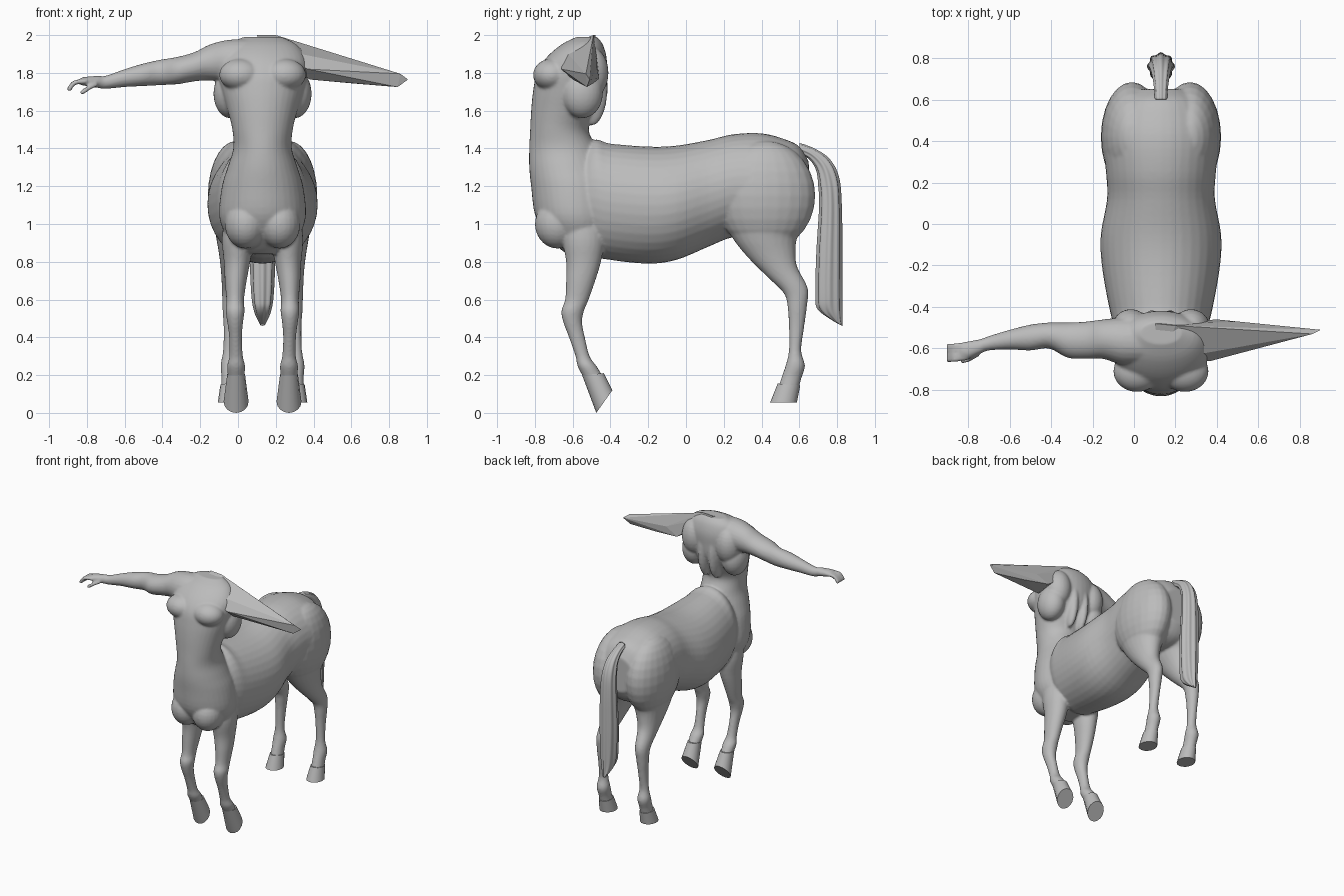
import bpy, bmesh, math
from mathutils import Vector as V, Matrix

CX = 0.13          # symmetry plane of the body
grey = bpy.data.materials.new("stone_grey")
grey.diffuse_color = (0.5, 0.5, 0.5, 1)


def loft(bm, rings, sides=24, steps=4, lobes=0, depth=0.0):
    """Skin over elliptical rings (centre, u, v), smoothly interpolated along the way."""
    dense = []
    last = len(rings) - 1
    for i in range(last):
        quad = [rings[max(i - 1, 0)], rings[i], rings[i + 1], rings[min(i + 2, last)]]
        for s in range(steps):
            t = s / steps
            k = ((-t + 2*t*t - t**3) / 2, (2 - 5*t*t + 3*t**3) / 2,
                 (t + 4*t*t - 3*t**3) / 2, (t**3 - t*t) / 2)
            dense.append([sum((quad[j][c] * k[j] for j in range(4)), V()) for c in range(3)])
    dense.append(rings[-1])
    loops = []
    for c, u, v in dense:
        loop = []
        for n in range(sides):
            a = math.tau * n / sides
            r = 1 + depth * (math.cos(lobes * a) - 1) / 2
            loop.append(bm.verts.new(c + (u * math.cos(a) + v * math.sin(a)) * r))
        loops.append(loop)
    faces = [bm.faces.new((p[n], p[(n + 1) % sides], q[(n + 1) % sides], q[n]))
             for p, q in zip(loops, loops[1:]) for n in range(sides)]
    faces += [bm.faces.new(loops[0]), bm.faces.new(loops[-1])]
    bmesh.ops.recalc_face_normals(bm, faces=faces)


def section(y1, z1, y2, z2, w, x=CX):
    """Ring spanning two profile points in the side plane, with half width w."""
    p, q = V((x, y1, z1)), V((x, y2, z2))
    return (p + q) / 2, V((w, 0, 0)), (p - q) / 2


def blob(bm, c, r):
    m = Matrix.Translation(c) @ Matrix.Diagonal((*r, 1))
    bmesh.ops.create_uvsphere(bm, u_segments=24, v_segments=14, radius=1, matrix=m)


def finish(name, bm, smooth=True):
    me = bpy.data.meshes.new(name)
    bm.to_mesh(me)
    bm.free()
    me.materials.append(grey)
    for p in me.polygons:
        p.use_smooth = smooth
    ob = bpy.data.objects.new(name, me)
    bpy.context.collection.objects.link(ob)
    return ob


body = bmesh.new()

# horse barrel: y, bottom, top, half width
barrel = [(-.64, .98, 1.28, .14), (-.5, .84, 1.44, .22), (-.4, .81, 1.425, .25),
          (-.2, .79, 1.41, .285), (-.05, .81, 1.415, .29), (.12, .88, 1.445, .26),
          (.25, .93, 1.475, .265), (.4, .93, 1.48, .28), (.52, .94, 1.45, .26),
          (.6, .98, 1.41, .21), (.65, 1.06, 1.33, .13)]
loft(body, [section(y, t, y, b, w) for y, b, t, w in barrel], 36)

# upright torso: z, front, back, half width
torso = [(.84, -.63, -.5, .09), (.88, -.68, -.43, .15), (.95, -.745, -.39, .2),
         (1.05, -.8, -.37, .23), (1.2, -.82, -.38, .215), (1.3, -.83, -.42, .185),
         (1.4, -.83, -.47, .155), (1.5, -.825, -.515, .16), (1.6, -.82, -.475, .185),
         (1.7, -.81, -.43, .215), (1.8, -.79, -.42, .235), (1.88, -.74, -.42, .23),
         (1.95, -.66, -.44, .18), (1.99, -.58, -.47, .1)]
loft(body, [section(f, z, b, z, w) for z, f, b, w in torso], 36)

# legs: front y,z, back y,z, half width, distance from the symmetry plane
front_leg = [(-.66, 1.05, -.44, 1.05, .09, .11), (-.655, .92, -.43, .92, .085, .13),
             (-.635, .8, -.45, .8, .07, .135), (-.635, .7, -.48, .7, .058, .142),
             (-.64, .6, -.515, .6, .047, .145), (-.66, .54, -.54, .54, .05, .145),
             (-.65, .48, -.55, .48, .042, .145), (-.62, .4, -.535, .4, .034, .143),
             (-.585, .3, -.51, .3, .036, .14), (-.575, .25, -.475, .25, .048, .14),
             (-.55, .2, -.45, .21, .045, .14), (-.52, .15, -.43, .18, .043, .14)]
hind_leg = [(.28, 1.2, .66, 1.2, .13, .13), (.22, 1.0, .635, 1.0, .125, .13),
            (.25, .92, .59, .93, .11, .135), (.33, .82, .58, .85, .085, .145),
            (.43, .72, .59, .77, .065, .155), (.52, .63, .645, .66, .05, .165),
            (.54, .54, .64, .56, .042, .17), (.545, .45, .625, .45, .034, .172),
            (.545, .33, .61, .33, .034, .175), (.53, .26, .63, .25, .047, .175),
            (.51, .2, .61, .18, .043, .175), (.49, .14, .595, .12, .045, .175)]
for side in (-1, 1):
    for leg in (front_leg, hind_leg):
        loft(body, [section(a, b, c, d, w, CX + side * x) for a, b, c, d, w, x in leg])
    # muscles: buttock, shoulder blade, flank, spine, chest, breast
    for x, y, z, r in [(.14, .42, 1.15, (.15, .265, .29)), (.145, -.51, 1.8, (.095, .1, .14)),
                       (.17, -.55, 1.69, (.09, .11, .13)), (.045, -.5, 1.72, (.045, .085, .2)),
                       (.115, -.71, 1.79, (.115, .1, .085)), (.09, -.68, 1.0, (.11, .12, .13))]:
        blob(body, (CX + side * x, y, z), r)

# outstretched arm: x, y range, z range
arm = [(.08, -.68, -.45, 1.74, 1.98), (-.05, -.68, -.45, 1.75, 1.975), (-.15, -.65, -.46, 1.76, 1.95),
       (-.23, -.65, -.47, 1.755, 1.91), (-.32, -.645, -.475, 1.74, 1.885), (-.41, -.6, -.475, 1.735, 1.87),
       (-.5, -.61, -.485, 1.73, 1.85), (-.6, -.605, -.51, 1.725, 1.82), (-.7, -.61, -.54, 1.715, 1.785),
       (-.74, -.625, -.555, 1.72, 1.785), (-.8, -.65, -.565, 1.73, 1.78), (-.83, -.65, -.575, 1.735, 1.775)]
loft(body, [(V((x, (a + b) / 2, (c + d) / 2)), V((0, (b - a) / 2, 0)), V((0, 0, (d - c) / 2)))
            for x, a, b, c, d in arm])

# curled fingers and thumb
digits = [[(-.8, y, 1.755), (-.86, y - .008, 1.75), (-.887, y - .01, 1.725), (-.895, y - .01, 1.705)]
          for y in (-.578, -.601, -.624, -.645)]
digits.append([(-.75, -.625, 1.74), (-.79, -.65, 1.72), (-.82, -.66, 1.7), (-.83, -.66, 1.688)])
for path in digits:
    pts = [V(p) for p in path]
    rings = []
    for i, p in enumerate(pts):
        t = (pts[min(i + 1, 3)] - pts[max(i - 1, 0)]).normalized()
        v = t.cross(V((0, 1, 0))).normalized()
        rings.append((p, v.cross(t) * .012, v * .013))
    loft(body, rings, 12)

# fuse the flesh into one smooth skin
skin = finish("body_with_legs_and_arm", body)
fuse = skin.modifiers.new("fuse", 'REMESH')
fuse.mode = 'VOXEL'
fuse.voxel_size = 0.0085
fuse.use_smooth_shade = True
soft = skin.modifiers.new("soften", 'SMOOTH')
soft.factor = 0.5
soft.iterations = 5

# hooves
front_hoof = [(-.55, .2, -.435, .21, .047, .14), (-.475, 0, -.39, .12, .066, .14)]
hind_hoof = [(.485, .155, .605, .145, .048, .175), (.445, .055, .587, .055, .062, .175)]
for label, hoof in (("front_hoof", front_hoof), ("hind_hoof", hind_hoof)):
    for word, side in (("right", -1), ("left", 1)):
        bm = bmesh.new()
        loft(bm, [section(a, b, c, d, w, CX + side * x) for a, b, c, d, w, x in hoof], 16, 1)
        ob = finish(label + "_" + word, bm)
        bpy.context.view_layer.objects.active = ob
        ob.select_set(True)
        bpy.ops.object.shade_smooth_by_angle(angle=math.radians(35))
        ob.select_set(False)

# tail with grooved strands
tail = [(.6, 1.43, .6, 1.37, .03), (.68, 1.4, .655, 1.34, .035), (.76, 1.345, .69, 1.28, .045),
        (.81, 1.25, .7, 1.2, .055), (.825, 1.1, .705, 1.1, .063), (.828, .85, .69, .85, .068),
        (.828, .65, .685, .62, .06), (.828, .53, .7, .545, .045), (.828, .46, .79, .48, .015)]
bm = bmesh.new()
loft(bm, [section(*r) for r in tail], 48, 5, 8, 0.14)
finish("tail", bm)

# faceted broken shard in place of the other arm
bm = bmesh.new()
for p in [(.1, -.48, 2.0), (.2, -.49, 2.0), (.37, -.66, 1.82), (.13, -.66, 1.94), (.9, -.51, 1.765),
          (.845, -.525, 1.725), (.86, -.53, 1.795), (.38, -.6, 1.765), (.4, -.46, 1.77), (.5, -.47, 1.82),
          (.6, -.49, 1.745)]:
    bm.verts.new(p)
hull = bmesh.ops.convex_hull(bm, input=bm.verts[:])
loose = [v for v in bm.verts if not v.link_faces]
bmesh.ops.delete(bm, geom=loose, context='VERTS')
bmesh.ops.recalc_face_normals(bm, faces=bm.faces[:])
finish("broken_arm_shard", bm, False)
